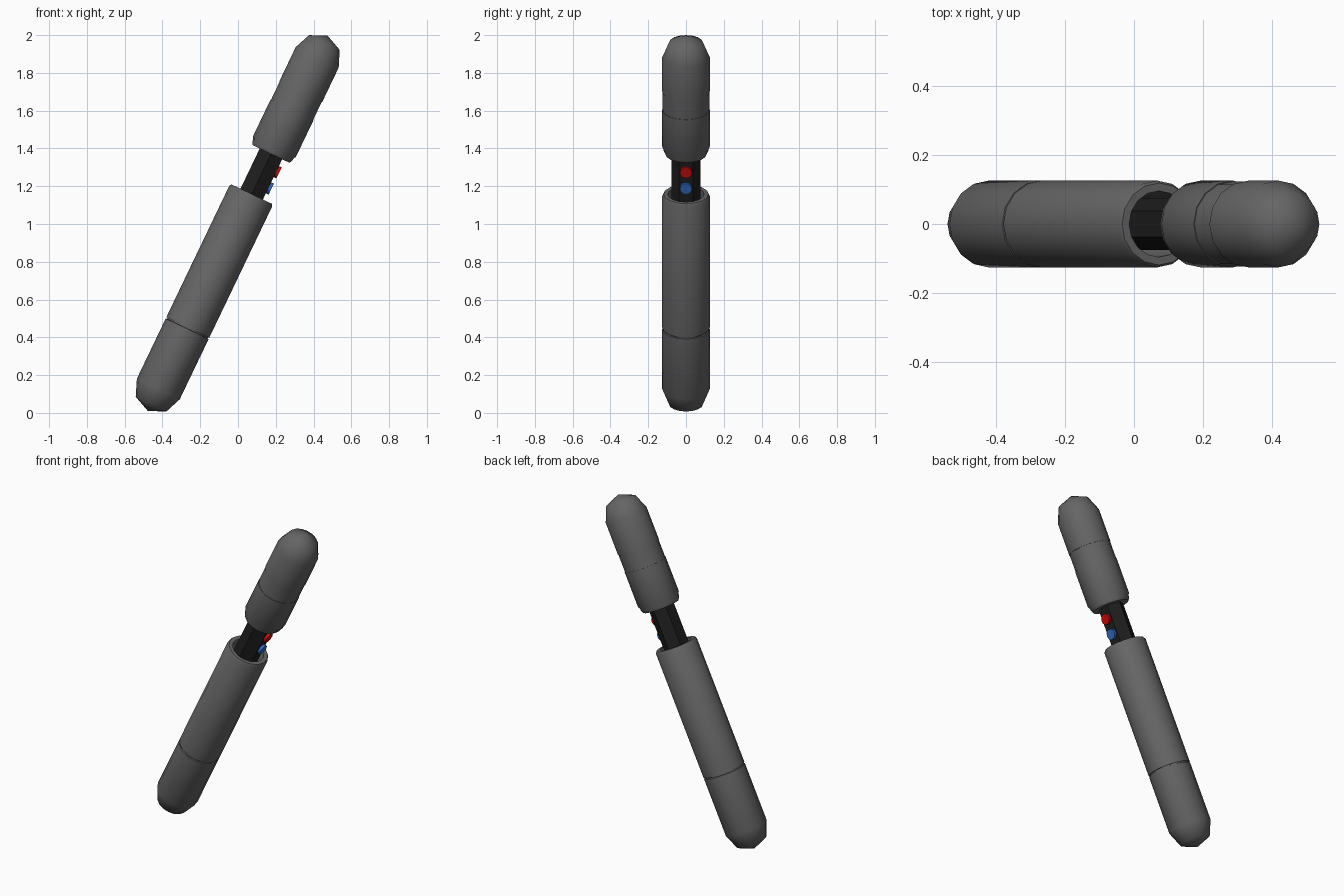
import bpy, bmesh, math
from mathutils import Matrix

if "Cube" in bpy.data.objects:
    bpy.data.objects.remove(bpy.data.objects["Cube"])

TILT = math.radians(25.6)
# The whole device is built along z, then leaned to the right
LEAN = Matrix.Translation((0, 0, 1)) @ Matrix.Rotation(TILT, 4, 'Y') @ Matrix.Translation((-0.003, 0, 0))


def material(name, rgb):
    m = bpy.data.materials.new(name)
    m.diffuse_color = (*rgb, 1)
    m.use_nodes = True
    m.node_tree.nodes["Principled BSDF"].inputs["Base Color"].default_value = m.diffuse_color
    return m


GREY = material("casing grey", (0.13, 0.13, 0.13))
BLACK = material("core black", (0.013, 0.013, 0.013))
RED = material("button red", (0.6, 0.003, 0.003))
BLUE = material("button blue", (0.03, 0.14, 0.52))


def lathe(name, profile, mat, sides=16, local=Matrix.Identity(4), phase=0.0, sharp=46):
    """Revolve (radius, height) points; a zero radius becomes a pole."""
    bm = bmesh.new()
    rings = []
    for r, h in profile:
        if r == 0:
            rings.append([bm.verts.new((0, 0, h))])
        else:
            rings.append([bm.verts.new((r * math.cos(a), r * math.sin(a), h))
                          for a in (phase + 2 * math.pi * i / sides for i in range(sides))])
    for a, b in zip(rings, rings[1:]):
        for i in range(sides):
            j = (i + 1) % sides
            quad = [a[i % len(a)], a[j % len(a)], b[j % len(b)], b[i % len(b)]]
            bm.faces.new(list(dict.fromkeys(quad)))
    bmesh.ops.recalc_face_normals(bm, faces=bm.faces)
    for f in bm.faces:
        f.smooth = True
    for e in bm.edges:
        e.smooth = e.calc_face_angle(0) < math.radians(sharp)
    me = bpy.data.meshes.new(name)
    bm.to_mesh(me)
    bm.free()
    me.materials.append(mat)
    ob = bpy.data.objects.new(name, me)
    bpy.context.collection.objects.link(ob)
    ob.matrix_world = LEAN @ local
    return ob


R = 0.126

# Lower end with rounded tip
lathe("base_end", [(0, -1.099), (0.09, -1.059), (R, -0.97), (R, -0.617),
                   (0.118, -0.615), (0, -0.615)], GREY)

# Dark seam between base end and handle
lathe("base_seam", [(0, -0.62), (0.119, -0.62), (0.119, -0.605), (0, -0.605)], GREY)

# Hollow handle tube with open top
lathe("handle_tube", [(0, -0.609), (R, -0.609), (R, 0.162), (0.119, 0.174),
                      (0.096, 0.174), (0.096, -0.1), (0, -0.1)], GREY)

# Six-sided inner core with flats facing the buttons
lathe("inner_core", [(0, -0.1), (0.076, -0.1), (0.076, 0.43), (0, 0.43)],
      BLACK, sides=6, phase=math.pi / 6)

# Head collar with stepped lower lip
lathe("head_collar", [(0, 0.41), (0.109, 0.41), (0.118, 0.428), (0.118, 0.438),
                      (R, 0.453), (R, 0.67), (0, 0.67)], GREY)

# Slightly recessed band between collar and head tip
lathe("head_band", [(0, 0.66), (0.1235, 0.66), (0.1235, 0.78), (0, 0.78)], GREY)

# Rounded head tip
lathe("head_tip", [(0, 0.776), (R, 0.776), (R, 0.977), (0.09, 1.064), (0, 1.104)], GREY)

# Two round buttons on the right flat of the core
for name, height, mat in (("red_button", 0.338, RED), ("blue_button", 0.243, BLUE)):
    place = Matrix.Translation((0, 0, height)) @ Matrix.Rotation(math.pi / 2, 4, 'Y')
    lathe(name, [(0, 0.05), (0.032, 0.05), (0.032, 0.082), (0, 0.082)], mat,
          sides=12, local=place)
